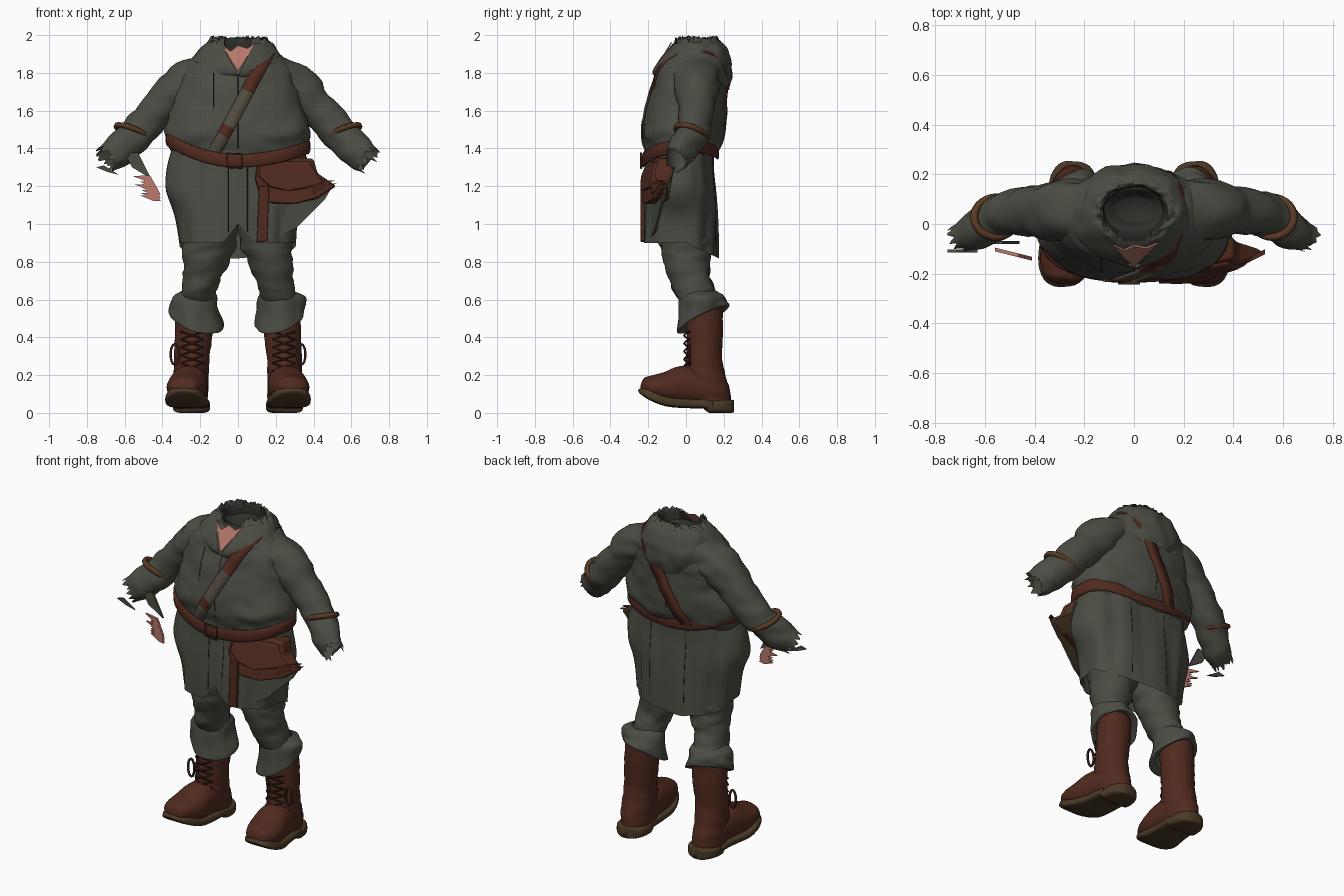
import bpy, bmesh, math, random
from mathutils import Vector, noise
from mathutils.bvhtree import BVHTree

random.seed(4)
if "Cube" in bpy.data.objects:
    bpy.data.objects.remove(bpy.data.objects["Cube"])


def material(name, *rgb):
    m = bpy.data.materials.new(name)
    m.use_nodes = True
    m.diffuse_color = (*rgb, 1)
    m.node_tree.nodes["Principled BSDF"].inputs["Base Color"].default_value = (*rgb, 1)
    return m


CLOTH = material("grey_green_cloth", .07, .074, .057)
SHADE = material("dark_lining", .026, .028, .022)
LEATHER = material("red_brown_leather", .081, .023, .0135)
SOLE = material("olive_sole", .07, .042, .02)
BAND = material("tan_band", .1, .042, .018)
SKIN = material("skin", .48, .19, .145)
FADED = material("faded_strap", .085, .074, .052)
LACE = material("dark_lace", .035, .013, .009)
LINE = material("dark_stitching", .018, .016, .012)
X, Y = Vector((1, 0, 0)), Vector((0, 1, 0))


def finish(name, bm, mats, smooth=True):
    bmesh.ops.recalc_face_normals(bm, faces=bm.faces)
    me = bpy.data.meshes.new(name)
    bm.to_mesh(me)
    bm.free()
    for m in mats:
        me.materials.append(m)
    for p in me.polygons:
        p.use_smooth = smooth
    ob = bpy.data.objects.new(name, me)
    bpy.context.collection.objects.link(ob)
    return ob


def spline(st, steps):
    """Smooth in-between stations."""
    out = []
    for i in range(len(st) - 1):
        a, b, c, d = (st[max(0, min(len(st) - 1, i + k))] for k in (-1, 0, 1, 2))
        for s in range(steps):
            t = s / steps
            out.append([q + .5 * t * (r - p + t * (2 * p - 5 * q + 4 * r - w + t * (3 * (q - r) + w - p)))
                        for p, q, r, w in zip(a, b, c, d)])
    return out + [list(st[-1])]


def loft(name, st, mats, axis=None, side=1, seg=40, steps=5, fold=0, freq=(9, 9, 16),
         sq=2, rag=0, deform=None, rule=None, caps=False):
    """Skin elliptical rings (x, y, z, ru, rv, gap); axis=None keeps the rings level."""
    rings, bm, rows = spline(st, steps), bmesh.new(), []
    gapped = len(st[0]) > 5
    for i, r in enumerate(rings):
        c, u, v = Vector(r[:3]), X, Y
        t = (Vector(rings[min(i + 1, len(rings) - 1)][:3]) - Vector(rings[max(i - 1, 0)][:3])).normalized()
        if axis:
            u = (axis - t * axis.dot(t)).normalized()
            v = t.cross(u)
        gap, row = (math.radians(r[5]) if gapped else 0), []
        for k in range(seg + gapped):
            a = -math.pi / 2 + gap + (2 * math.pi - 2 * gap) * k / seg
            ca, sa = (math.copysign(abs(f) ** (2 / sq), f) for f in (math.cos(a), math.sin(a)))
            d = u * r[3] * ca + v * r[4] * sa
            p = c + d
            q = Vector((p.x * side * freq[0], p.y * freq[1], p.z * freq[2]))
            p += d * fold * noise.noise(q)
            if rag and i == len(rings) - 1:
                p += t * random.uniform(-rag, rag)
            if deform:
                p = deform(p)
            row.append(bm.verts.new((p.x * side, p.y, p.z)))
        rows.append(row)
    for a, b in zip(rows, rows[1:]):
        for k in range(seg):
            j = (k + 1) % len(a)
            bm.faces.new((a[k], a[j], b[j], b[k]))
    if caps:
        bm.faces.new(rows[0])
        bm.faces.new(rows[-1])
    if rule:
        for f in bm.faces:
            f.material_index = rule(f.calc_center_median())
    return finish(name, bm, mats)


def cord(name, pts, r, mat, closed=False):
    cu = bpy.data.curves.new(name, "CURVE")
    cu.dimensions, cu.bevel_depth, cu.bevel_resolution = "3D", r, 1
    sp = cu.splines.new("POLY")
    sp.points.add(len(pts) - 1)
    for q, p in zip(sp.points, pts):
        q.co = (*p, 1)
    sp.use_cyclic_u = closed
    cu.materials.append(mat)
    ob = bpy.data.objects.new(name, cu)
    bpy.context.collection.objects.link(ob)
    bpy.ops.object.select_all(action="DESELECT")
    ob.select_set(True)
    bpy.context.view_layer.objects.active = ob
    bpy.ops.object.convert(target="MESH")


def slab(name, outline, front, thick, mats, bevel=0):
    """Extrude an x-z outline backwards from y = front(x, z); a second material goes on the back."""
    bm = bmesh.new()
    f = [bm.verts.new((x, front(x, z), z)) for x, z in outline]
    b = [bm.verts.new((x, front(x, z) + thick(x), z)) for x, z in outline]
    bm.faces.new(f)
    bm.faces.new(b[::-1]).material_index = len(mats) - 1
    for k in range(len(f)):
        j = (k + 1) % len(f)
        bm.faces.new((f[k], b[k], b[j], f[j]))
    ob = finish(name, bm, mats, False)
    if bevel:
        mod = ob.modifiers.new("round", "BEVEL")
        mod.width, mod.segments = bevel, 3


def tree(ob):
    return BVHTree.FromPolygons([v.co for v in ob.data.vertices], [p.vertices for p in ob.data.polygons])


# Tunic: bloused top and split skirt
torso = loft("tunic_top", [(0, -.03, 1.35, .33, .17), (0, -.02, 1.41, .36, .2), (0, -.015, 1.49, .385, .215),
                           (0, 0, 1.62, .345, .205), (0, .02, 1.75, .32, .19), (0, .035, 1.83, .29, .18),
                           (0, .05, 1.9, .22, .13), (0, .06, 1.92, .14, .08), (0, .06, 1.87, .07, .05)],
             [CLOTH, SHADE], seg=64, fold=.06, sq=2.3, caps=True,
             rule=lambda c: int(c.z > 1.85 and math.hypot(c.x, c.y - .06) < .13))


def hem(p):
    w = max(0, min(1, (1.1 - p.z) / .2))
    rise = .1 * max(0, 1 - abs(p.x) / .08) if p.y < -.05 else -.08 * max(0, p.y / .17)
    return p + Vector((0, 0, w * rise))


skirt = loft("tunic_skirt", [(0, -.03, 1.4, .345, .175), (0, -.03, 1.28, .37, .175), (0, -.03, 1.17, .375, .185),
                             (0, -.03, 1.04, .325, .195), (0, -.03, .9, .305, .2)],
             [CLOTH], seg=72, fold=.07, freq=(14, 9, 2), sq=2.5, deform=hem)
slab("skirt_side_panel", [(.22, 1.27), (.5, 1.2), (.46, 1.13), (.38, 1.05), (.31, .98), (.22, .93)],
     lambda x, z: -.185 + .25 * (x - .22), lambda x: .012, [CLOTH, SOLE])

# Hood lying on the shoulders, open at the throat
loft("hood", [(0, .075, 1.71, .185, .15, 1), (0, .055, 1.79, .245, .188, 2), (0, .035, 1.865, .25, .205, 3),
              (0, .055, 1.94, .19, .155, 20), (0, .05, 1.98, .145, .11, 28), (0, .05, 1.95, .125, .1, 32),
              (0, .06, 1.85, .11, .09, 32)],
     [CLOTH, SHADE], seg=56, fold=.07, freq=(14, 14, 14),
     deform=lambda p: p + Vector((0, 0, -.05 * max(0, -p.y / .17) ** 2
                                  + (random.uniform(-.022, .018) if p.z > 1.965 else 0))),
     rule=lambda c: int(c.z > 1.82 and math.hypot(c.x, (c.y - .055) * 1.25) < .137))
slab("throat", [(0, 1.81), (.045, 1.88), (.095, 1.96), (.05, 1.93), (0, 1.945), (-.04, 1.915), (-.085, 1.95),
                (-.045, 1.88)],
     lambda x, z: -.174 + .62 * (z - 1.81), lambda x: .008, [SKIN])


# Belt and buckle
def belt_line(p):
    lift = (.11 if p.x < 0 else .07) * (abs(p.x) / .37) ** 2
    return p + Vector((0, 0, 1.335 + lift + .04 * max(0, p.y / .16)))


loft("belt", [(0, -.03, -.035, .368, .195), (0, -.03, -.028, .382, .204),
              (0, -.03, .028, .382, .204), (0, -.03, .035, .368, .195)],
     [LEATHER], seg=64, steps=2, sq=2.4, deform=belt_line)
cord("buckle", [(x, -.238, z) for x, z in ((-.06, 1.3), (.02, 1.295), (.02, 1.37), (-.06, 1.375))], .006, LEATHER, True)

# Shoulder strap wrapped round the tunic
hull, bm, rows = tree(torso), bmesh.new(), []
centre, along, across = Vector((.01, 0, 1.63)), Vector((.475, 0, .88)), Vector((.88, 0, -.475))
for k in range(65):
    a = math.radians(-62 + 304 * k / 64)
    d, row = along * math.sin(a) - Y * math.cos(a), []
    for w in (-.034, .034):
        hit = hull.ray_cast(centre + across * w + d, -d)[0]
        if hit:
            row.append(bm.verts.new(hit + d * .012))
    if len(row) == 2:
        rows.append(row)
for a, b in zip(rows, rows[1:]):
    f = bm.faces.new((a[0], a[1], b[1], b[0]))
    c = f.calc_center_median()
    f.material_index = int(c.y < 0 and (1.52 < c.z < 1.71 or c.z < 1.46))
strap = finish("shoulder_strap", bm, [LEATHER, FADED])
strap.modifiers.new("thickness", "SOLIDIFY").thickness = .012

# Seams drawn down the tunic
for ob, spans in ((torso, [(0, -1, 1.4, 1.79), (-.13, -1, 1.6, 1.8), (0, 1, 1.45, 1.7)]),
                  (skirt, [(-.05, -1, .96, 1.3), (.05, -1, .96, 1.3), (-.1, 1, .88, 1.34), (.14, 1, .88, 1.34)])):
    hull = tree(ob)
    for x, s, lo, hi in spans:
        hits = [hull.ray_cast(Vector((x, s, lo + (hi - lo) * k / 24)), Vector((0, -s, 0)))[0] for k in range(25)]
        cord("tunic_seam", [h for h in hits if h], .002, LINE)


# Satchel with flap and hanging strap
def bag_front(x, z):
    return -.232 + max(0, x - .27) * .42 + .4 * max(0, z - 1.25)


slab("satchel", [(.11, 1.17), (.09, 1.24), (.1, 1.31), (.15, 1.36), (.4, 1.345), (.42, 1.27), (.52, 1.2), (.42, 1.135),
                 (.3, 1.105), (.17, 1.11)], bag_front, lambda x: .09 if x < .45 else .02, [LEATHER, SOLE], .022)
slab("satchel_flap", [(.11, 1.25), (.12, 1.33), (.38, 1.33), (.42, 1.26), (.46, 1.22), (.36, 1.19), (.27, 1.175),
                      (.17, 1.195)],
     lambda x, z: bag_front(x, z) - .01, lambda x: .03, [LEATHER], .01)
slab("satchel_hanging_strap", [(.1, .905), (.155, .91), (.165, 1.2), (.11, 1.2)],
     lambda x, z: -.24, lambda x: .02, [LEATHER], .004)
for k in range(6):
    z = 1.16 + .008 * k
    slab("satchel_tatter", [(.4, z), (.4, z + .03), (random.uniform(.46, .53), z + .03)],
         lambda x, z: -.185 + (x - .4) * .5, lambda x: .02, [LEATHER, SOLE])

for s, word in ((1, "left"), (-1, "right")):
    # Sleeves with ragged cuffs and bands
    loft(word + "_sleeve", [(.18, .05, 1.8, .125, .095), (.29, .055, 1.74, .122, .115), (.41, .055, 1.62, .1, .1),
                            (.52, .04, 1.5, .088, .095), (.585, .005, 1.43, .085, .092), (.64, -.03, 1.38, .075, .09),
                            (.69, -.055, 1.345, .055, .072)],
         [CLOTH], Y, s, fold=.16, freq=(8, 8, 16), rag=.03)
    cord(word + "_arm_band", [(s * (.555 + .088 * math.cos(a)), .028 + .08 * math.sin(a),
                               1.482 + .035 * math.cos(a) - .025 * math.sin(a))
                              for a in (math.tau * k / 28 for k in range(28))], .016, BAND, True)

    # Trousers and turned cuffs
    loft(word + "_trouser_leg", [(.14, -.01, 1.08, .15, .14), (.15, 0, .9, .14, .138), (.17, .005, .8, .12, .12),
                                 (.195, .025, .7, .1, .11), (.215, .06, .61, .095, .105), (.225, .09, .55, .075, .075)],
         [CLOTH], None, s, fold=.14, freq=(8, 8, 26))
    loft(word + "_trouser_cuff", [(.215, .07, .645, .085, .09), (.228, .08, .61, .12, .112), (.228, .085, .55, .13, .124),
                                  (.218, .085, .49, .137, .132), (.22, .085, .505, .1, .1)],
         [CLOTH], None, s, fold=.14, freq=(11, 11, 11),
         deform=lambda p: p + Vector((0, 0, max(0, min(1, (.65 - p.z) / .15)) * (.5 * (p.y - .08) + .25 * (p.x - .22)))))

    # Boots: shaft, foot turned out with raised toe, sole
    loft(word + "_boot_shaft", [(.23, .1, .56, .095, .092), (.233, .1, .44, .1, .095), (.243, .095, .3, .093, .095),
                                (.248, .098, .2, .093, .11), (.246, .11, .12, .09, .122), (.246, .11, .06, .088, .125)],
         [LEATHER], None, s, fold=.06, freq=(6, 6, 20))
    loft(word + "_boot_foot", [(.246, .17, .09, .075, .05), (.25, .11, .12, .09, .085), (.257, 0, .145, .1, .105),
                               (.27, -.1, .135, .106, .085), (.288, -.18, .14, .092, .06),
                               (.3, -.22, .148, .066, .042), (.303, -.235, .152, .02, .015)],
         [LEATHER], X, s, caps=True, sq=2.2)
    loft(word + "_boot_sole", [(.242, .252, .035, .03, .033), (.243, .235, .035, .065, .035),
                               (.244, .19, .035, .092, .035), (.246, .13, .035, .098, .035),
                               (.25, .105, .048, .098, .026), (.257, 0, .05, .102, .025), (.27, -.1, .06, .112, .026),
                               (.287, -.18, .09, .1, .026), (.3, -.225, .118, .068, .024), (.303, -.238, .13, .025, .02)],
         [SOLE], X, s, steps=3, sq=4, caps=True)

    # Laces crossing the shin, with a loose loop outside
    for k in range(6):
        z = .2 + .042 * k
        for w in (-1, 1):
            cord(word + "_lace", [(s * (.243 + w * f * .06), -.01 + .03 * f * f + max(0, .26 - z) * -.25,
                                   z + .02 * f) for f in (-1, -.5, 0, .5, 1)], .005, LACE)
    cord(word + "_lace_loop", [(s * (.335 + .022 * math.sin(a)), .02, .31 + .055 * math.cos(a))
                               for a in (math.tau * k / 14 for k in range(14))], .007, LACE, True)

# Torn scraps of the right hand and cuff
for k in range(8):
    z = 1.135 + .015 * k
    x = -.41 - .04 * max(0, z - 1.17) / .07
    slab("hand_scrap", [(x - random.uniform(.06, .13), z + .015), (x - .04, z - .012), (x, z - .012), (x - .015, z + .016)],
         lambda x, z: -.13 - .25 * (x + .48), lambda x: .015, [SKIN])
slab("cuff_scrap", [(-.75, 1.3), (-.71, 1.31), (-.63, 1.26), (-.69, 1.275)], lambda x, z: -.115, lambda x: .012, [CLOTH])
slab("cuff_streak", [(-.6, 1.37), (-.53, 1.38), (-.46, 1.24), (-.56, 1.3)], lambda x, z: -.08, lambda x: .012, [CLOTH])
